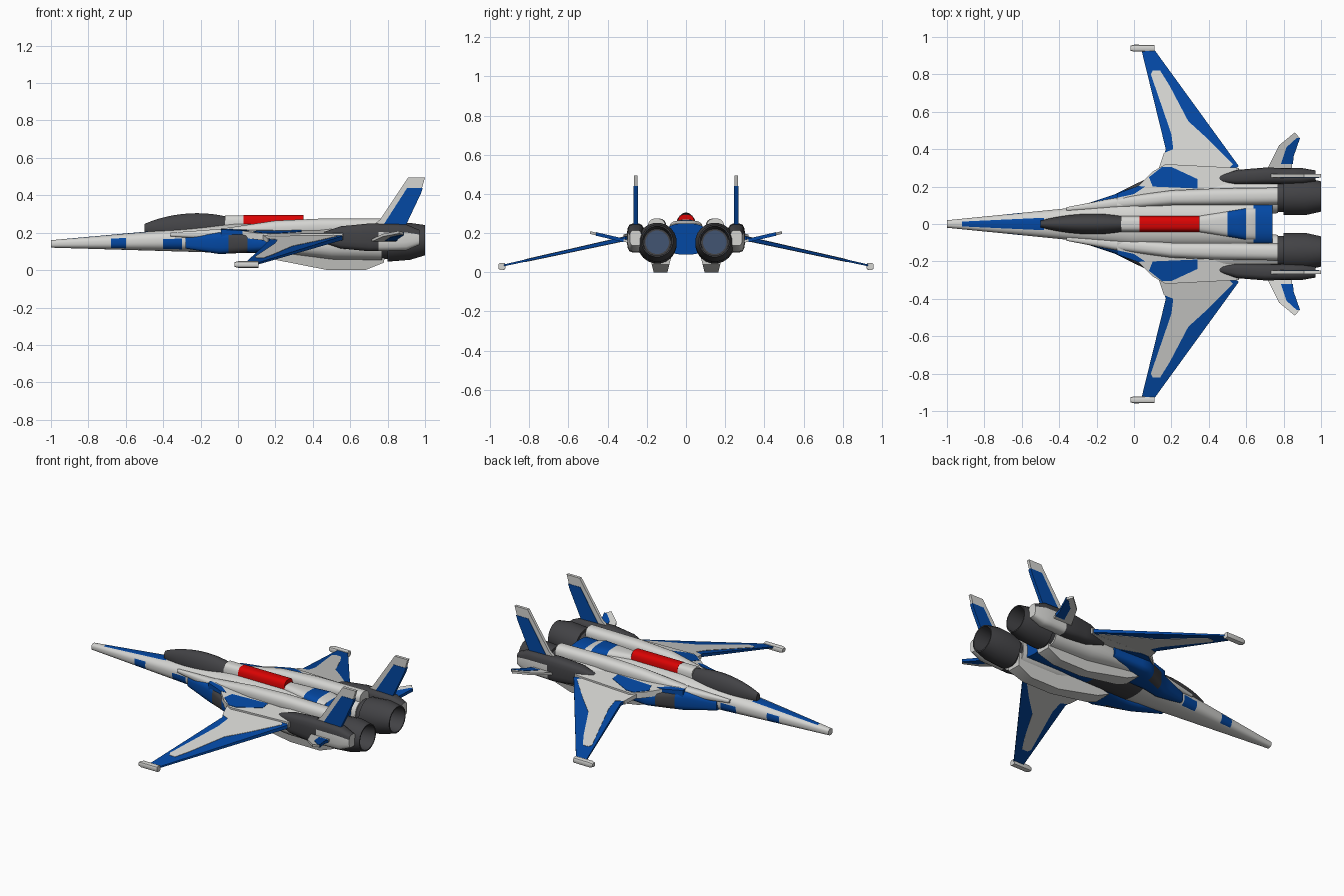
import bpy, bmesh, math

cube = bpy.data.objects.get("Cube")
if cube:
    bpy.data.objects.remove(cube, do_unlink=True)


def material(name, red, green, blue):
    mat = bpy.data.materials.new(name)
    mat.use_nodes = True
    color = (red, green, blue, 1)
    mat.diffuse_color = color
    mat.node_tree.nodes["Principled BSDF"].inputs["Base Color"].default_value = color
    return mat


WHITE, BLUE, DARK, RED, GLOW = range(5)
PALETTE = [material("hull_white", .66, .66, .64),
           material("trim_blue", .001, .065, .37),
           material("dark_grey", .055, .055, .06),
           material("panel_red", .7, .001, .001),
           material("engine_glow", .055, .09, .17)]
ENGINE_Y = .147
FIN_Y = .257
parts = []


def finish(name, bm, mirrored):
    """Turn a bmesh into an object, mirrored to the other side if asked."""
    bmesh.ops.recalc_face_normals(bm, faces=bm.faces)
    mesh = bpy.data.meshes.new(name)
    bm.to_mesh(mesh)
    bm.free()
    for mat in PALETTE:
        mesh.materials.append(mat)
    part = bpy.data.objects.new(name, mesh)
    bpy.context.collection.objects.link(part)
    if mirrored:
        modifier = part.modifiers.new("mirror", 'MIRROR')
        modifier.use_axis = (False, True, False)
        modifier.use_mirror_merge = False
    parts.append(part)


def subdivide_path(sections, step):
    """Add evenly spaced sections between the given ones."""
    result = []
    for first, second in zip(sections, sections[1:]):
        count = max(1, round((second[0] - first[0]) / step))
        for i in range(count):
            result.append([a + (b - a) * i / count for a, b in zip(first, second)])
    return result + [sections[-1]]


def loft(name, z, sections, color, mirrored=True, power=.8, sides=24):
    """Skin rounded sections (x, y, half width, half height) centred at height z."""
    bm = bmesh.new()
    rings = []
    for x, y, width, height in sections:
        level = z(x) if callable(z) else z
        ring = []
        for i in range(sides):
            angle = math.tau * (i + .5) / sides
            c, s = math.cos(angle), math.sin(angle)
            ring.append(bm.verts.new((x, y + width * math.copysign(abs(c) ** power, c),
                                      level + height * math.copysign(abs(s) ** power, s))))
        rings.append(ring)
    for front, back in zip(rings, rings[1:]):
        for i in range(sides):
            bm.faces.new((front[i - 1], front[i], back[i], back[i - 1]))
    bm.faces.new(rings[0])
    bm.faces.new(rings[-1])
    for face in bm.faces:
        center = face.calc_center_median()
        face.material_index = color(*center) if callable(color) else color
    finish(name, bm, mirrored)


def slab(name, outline, place, color):
    """Mirrored prism over an outline; place(u, v, side) gives each point."""
    bm = bmesh.new()
    low, high = ([bm.verts.new(place(u, v, side)) for u, v in outline] for side in (-1, 1))
    bm.faces.new(low)
    bm.faces.new(high)
    for i in range(len(outline)):
        bm.faces.new((low[i - 1], low[i], high[i], high[i - 1]))
    for face in bm.faces:
        face.material_index = color
    finish(name, bm, True)


def wing_plane(extra):
    """Drooping plane that thins towards the wingtip."""
    return lambda x, y, side: (x, y, .24 - .22 * y + side * (.014 - .01 * y + extra))


def glove_plane(half):
    return lambda x, y, side: (x, y, .22 - .14 * y + side * half)


def tail_plane(half):
    return lambda x, y, side: (x, y, .09 + .23 * y + side * half)


def fin_plane(half):
    return lambda x, z, side: (x, FIN_Y + side * half, z)


def fairing_plane(x, z, side):
    return (x, .13 + side * (.035 + z / 4), z)


# Fuselage widens steadily from the nose, then stays constant
def rise(x):
    return min(x + 1, 1) / 10


def hull_color(x, y, z):
    side = abs(y) / (.02 + rise(x))
    if -.93 < x < -.48 and z > .14 + .7 * rise(x) and side < .42:
        return BLUE
    if side > .7 and z < .17 and (-.68 < x < -.6 or -.4 < x < -.31):
        return BLUE
    if x > .63 or (x > .3 and z < .14):
        return BLUE
    return DARK if x > 0 and z < .12 else WHITE


stations = [i / 50 for i in range(-50, 38)]
loft("fuselage", lambda x: .14 + .3 * rise(x),
     [(x, 0, .02 + rise(x), .02 + .6 * rise(x)) for x in stations],
     hull_color, mirrored=False, sides=40)

# Canopy is a long teardrop, blunt where it meets the spine
teardrop = [math.sin(math.pi * i / 16) ** .7 for i in range(1, 13)]
loft("canopy", .22, [(-.5 + .04 * i, 0, .055 * swell, .085 * swell)
                     for i, swell in enumerate(teardrop)], DARK, mirrored=False, power=1)

# Spine with red panel and blue rear deck
loft("red_spine", .23, [(.03, 0, .043, .065), (.35, 0, .043, .065)], RED,
     mirrored=False, power=.6)
loft("front_spine", .23, [(-.07, 0, .043, .063), (.03, 0, .043, .063)], WHITE,
     mirrored=False, power=.6)
loft("rear_spine", .22, subdivide_path([(.35, 0, .045, .05), (.6, 0, .085, .045),
                                        (.65, 0, .085, .03)], .05),
     lambda x, y, z: BLUE if .5 < x < .6 else WHITE, mirrored=False, power=.6)

# Air intakes with an oblique dark mouth
loft("intake", .145, subdivide_path([(-.28, .08, .02, .03), (-.1, .11, .05, .06),
                                     (0, .14, .07, .055), (.1, .16, .1, .05),
                                     (.35, .16, .09, .04)], .05),
     lambda x, y, z: DARK if -.05 < x < .03 and y > .16 else BLUE, power=.55, sides=16)

# Shoulder fairings over the engines
loft("shoulder_tube", lambda x: .2 + min(max(x, -.1), .3) / 10,
     [(-.36, .08, .01, .01), (-.1, .11, .03, .03), (.2, .14, .04, .045),
      (.43, .145, .045, .045), (.77, .15, .045, .045)], WHITE)

# Wing glove and painted patches
slab("wing_glove", [(-.09, .1), (-.09, .16), (.02, .2), (.1, .28), (.17, .32),
                    (.56, .3), (.6, .1)], glove_plane(.018), WHITE)
slab("glove_patch", [(.1, .2), (.08, .25), (.15, .305), (.2, .305), (.34, .24), (.34, .19)],
     glove_plane(.02), BLUE)
slab("intake_lip", [(-.092, .14), (-.092, .162), (.02, .203), (.06, .2), (0, .16)],
     glove_plane(.02), BLUE)

# Forward-swept wings with white panels and tip pods
slab("wing", [(.13, .28), (.17, .4), (.04, .93), (.11, .93), (.56, .31), (.5, .26)],
     wing_plane(0), BLUE)
slab("wing_panel", [(.13, .29), (.16, .38), (.21, .4), (.2, .48), (.09, .8), (.1, .82),
                    (.14, .82), (.19, .74), (.29, .55), (.4, .45), (.53, .32), (.48, .27)],
     wing_plane(.002), WHITE)
loft("wingtip_pod", .03, [(-.02, .94, .014, .012), (0, .94, .019, .018),
                          (.11, .94, .018, .018)], WHITE, power=.6, sides=12)

# Engine nacelles and ventral fairings
loft("nacelle", .14, [(.15, .165, .05, .04), (.35, .155, .085, .065),
                      (.5, ENGINE_Y, .095, .085), (.77, ENGINE_Y, .09, .09)], WHITE)
slab("ventral_fairing", [(.12, .09), (.2, .055), (.48, 0), (.68, 0), (.78, .04),
                         (.79, .11), (.3, .12)], fairing_plane, WHITE)

# Exhaust nozzles folded inward around a glowing disc
nozzle = [(.76, .085), (.8, .085), (.8, .1), (.92, .1), (1, .082), (1, .075), (.9, .07)]
loft("exhaust_nozzle", lambda x: .08 + .08 * x,
     [(x, ENGINE_Y, radius, radius) for x, radius in nozzle], DARK, power=1, sides=20)
loft("engine_glow_disc", .153, [(x, ENGINE_Y, .06, .06) for x in (.9, .905)], GLOW,
     power=1, sides=20)

# Tail booms with white rear undersides
loft("tail_boom", .175, subdivide_path([(.43, .24, .01, .02), (.55, .25, .04, .06),
                                        (.7, FIN_Y, .045, .075), (.9, FIN_Y, .042, .07),
                                        (.97, FIN_Y, .03, .04)], .05),
     lambda x, y, z: WHITE if x > .76 and z < .19 else DARK, power=.6, sides=16)

# Vertical fins with blue panels reaching the trailing edge
slab("tail_fin", [(.71, .23), (.76, .27), (.91, .495), (1, .495), (.975, .41), (.89, .23)],
     fin_plane(.009), WHITE)
slab("fin_panel", [(.77, .23), (.905, .44), (.988, .44), (.978, .41), (.893, .23)],
     fin_plane(.011), BLUE)

# Horizontal tailplanes with blue panels reaching the trailing edge
slab("tailplane", [(.7, .27), (.775, .42), (.86, .49), (.885, .46), (.85, .36), (.84, .27)],
     tail_plane(.007), WHITE)
slab("tailplane_panel", [(.785, .32), (.815, .41), (.87, .46), (.888, .46), (.853, .36),
                         (.85, .32)], tail_plane(.009), BLUE)

# Smooth shading with sharp edges kept
bpy.ops.object.select_all(action='DESELECT')
for part in parts:
    part.select_set(True)
bpy.context.view_layer.objects.active = parts[0]
bpy.ops.object.shade_smooth_by_angle(angle=math.radians(35))
